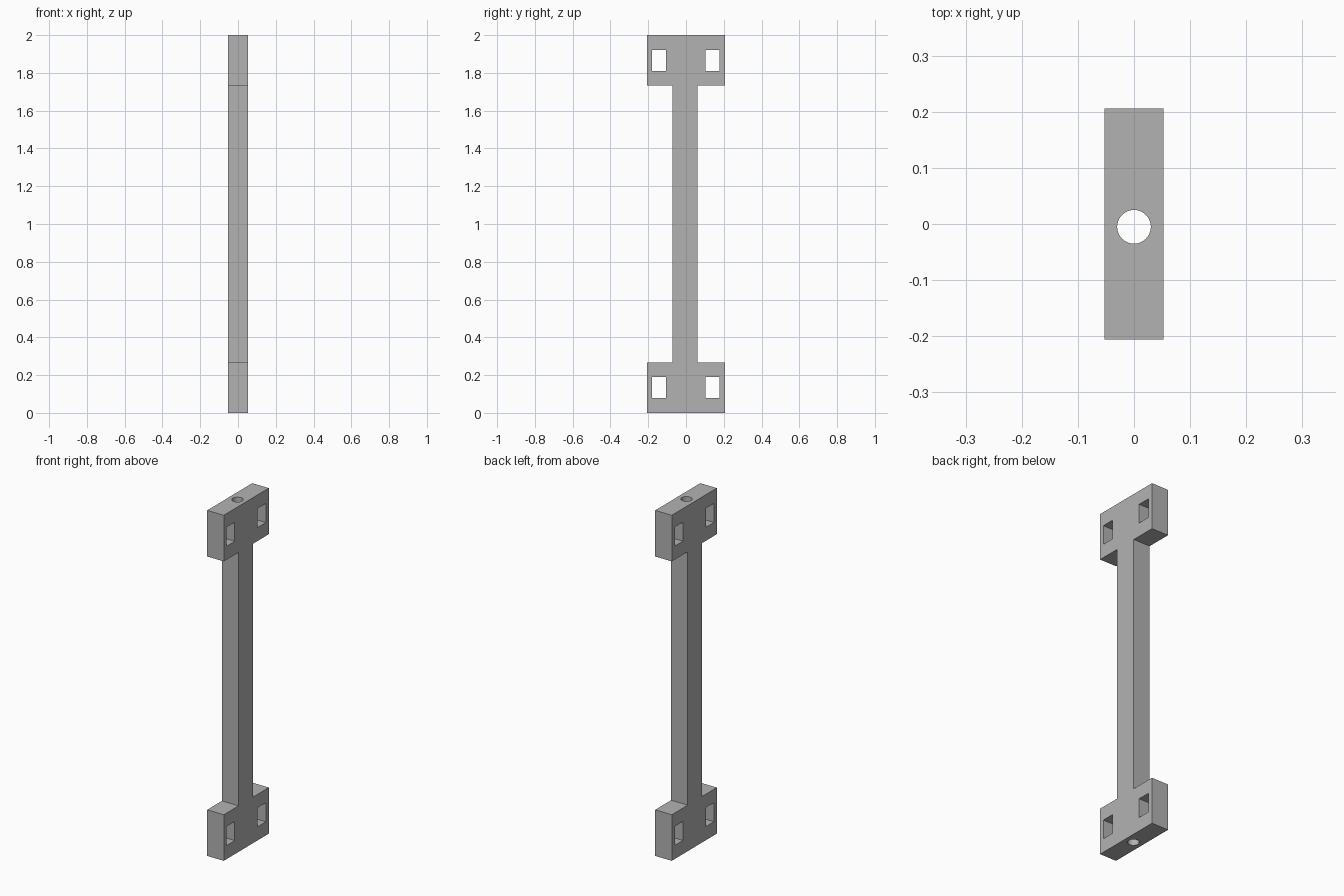
import bpy
import bmesh
from mathutils import Matrix, Vector

cube = bpy.data.objects.get("Cube")
if cube:
    bpy.data.objects.remove(cube, do_unlink=True)

HEIGHT = 2.0
HALF_X = 0.053             # half thickness
HALF_Y = 0.206             # half width of the end plates
PLATE_H = 0.267            # height of each end plate
BAR = (-0.071, 0.061)      # bar between the plates, slightly off centre
BORE_Y, BORE_R = -0.005, 0.03

grey = bpy.data.materials.new("plain grey")
grey.use_nodes = True
colour = (0.45, 0.45, 0.45, 1)
grey.diffuse_color = colour
grey.node_tree.nodes["Principled BSDF"].inputs["Base Color"].default_value = colour


def make_object(name, bm):
    bmesh.ops.recalc_face_normals(bm, faces=bm.faces)
    mesh = bpy.data.meshes.new(name)
    bm.to_mesh(mesh)
    bm.free()
    mesh.materials.append(grey)
    obj = bpy.data.objects.new(name, mesh)
    bpy.context.collection.objects.link(obj)
    return obj


# I-shaped bar: half outline, mirrored top to bottom, extruded across x
lower = [(BAR[0], PLATE_H), (-HALF_Y, PLATE_H), (-HALF_Y, 0),
         (HALF_Y, 0), (HALF_Y, PLATE_H), (BAR[1], PLATE_H)]
outline = lower + [(y, HEIGHT - z) for y, z in reversed(lower)]
bm = bmesh.new()
face = bm.faces.new([bm.verts.new((-HALF_X, y, z)) for y, z in outline])
ext = bmesh.ops.extrude_face_region(bm, geom=[face])
bmesh.ops.translate(bm, vec=Vector((2 * HALF_X, 0, 0)),
                    verts=[g for g in ext["geom"] if isinstance(g, bmesh.types.BMVert)])
connecting_bar = make_object("connecting_bar", bm)

# Cutters: four rectangular slots and one bore along the whole length
bm = bmesh.new()
for y in (-0.143, 0.141):
    for z in (0.134, HEIGHT - 0.134):
        bmesh.ops.create_cube(bm, size=1, matrix=Matrix.Translation((0, y, z))
                              @ Matrix.Diagonal((0.3, 0.075, 0.11, 1)))
bmesh.ops.create_cone(bm, cap_ends=True, segments=48, radius1=BORE_R, radius2=BORE_R,
                      depth=HEIGHT + 0.2,
                      matrix=Matrix.Translation((0, BORE_Y, HEIGHT / 2)))
cutter = make_object("slot_and_bore_cutter", bm)
cutter.hide_render = True

# Cut the holes, then drop the cutter
bpy.ops.object.select_all(action="DESELECT")
connecting_bar.select_set(True)
bpy.context.view_layer.objects.active = connecting_bar
cut = connecting_bar.modifiers.new("holes", "BOOLEAN")
cut.operation = "DIFFERENCE"
cut.solver = "EXACT"
cut.object = cutter
bpy.ops.object.modifier_apply(modifier=cut.name)
bpy.data.objects.remove(cutter, do_unlink=True)
bpy.ops.object.shade_smooth_by_angle()
